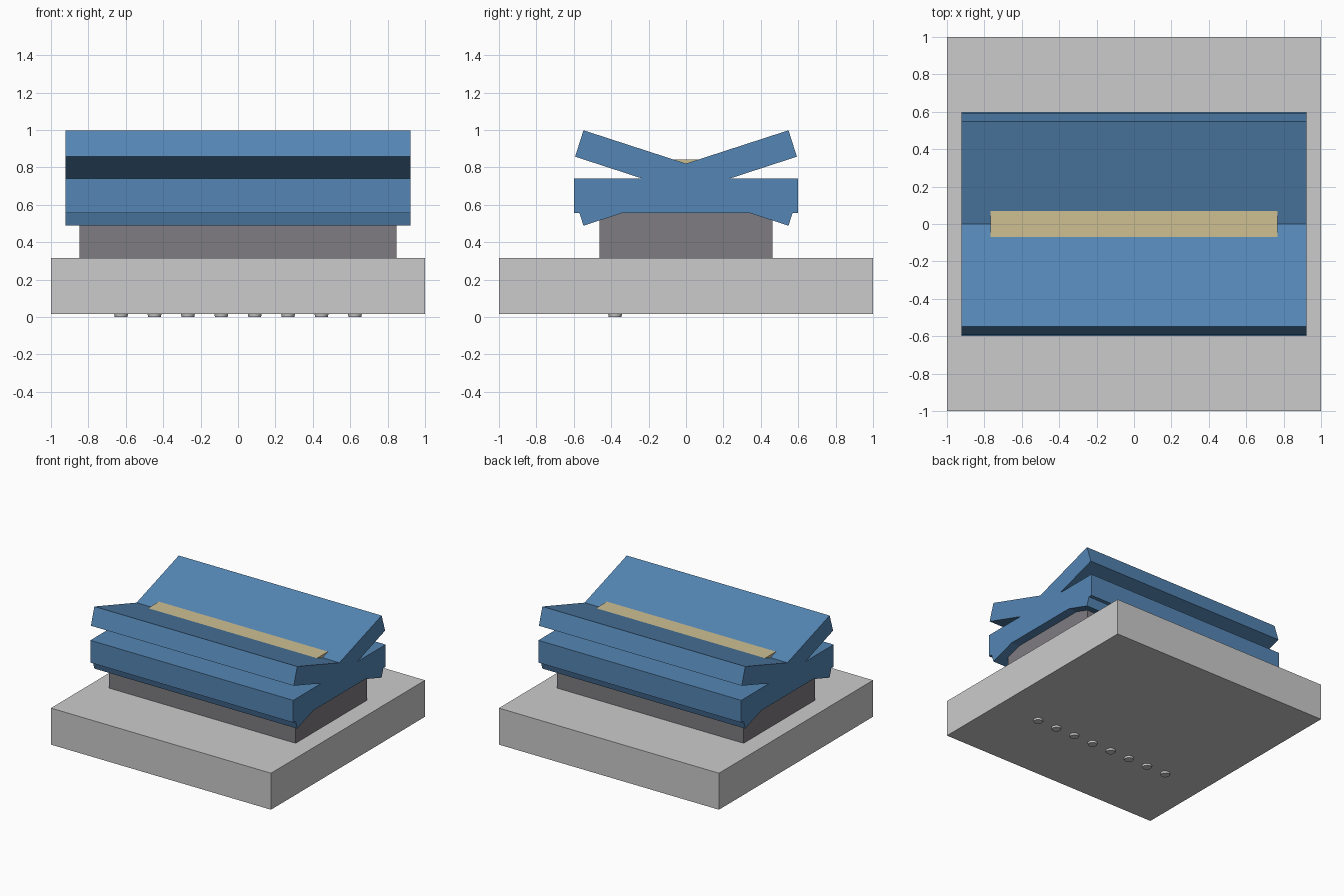
import bpy, bmesh
from mathutils import Matrix

if "Cube" in bpy.data.objects:
    bpy.data.objects.remove(bpy.data.objects["Cube"])


def finish(name, bm, color=None):
    bmesh.ops.recalc_face_normals(bm, faces=bm.faces[:])
    mesh = bpy.data.meshes.new(name)
    bm.to_mesh(mesh)
    bm.free()
    obj = bpy.data.objects.new(name, mesh)
    bpy.context.collection.objects.link(obj)
    if color:
        mat = bpy.data.materials.new(name + "_material")
        mat.diffuse_color = (*color, 1)
        mat.use_nodes = True
        mat.node_tree.nodes["Principled BSDF"].inputs["Base Color"].default_value = mat.diffuse_color
        mesh.materials.append(mat)
    return obj


def box(name, half_x, half_y, z0, z1, color=None):
    bm = bmesh.new()
    size = (2 * half_x, 2 * half_y, z1 - z0, 1)
    move = Matrix.Translation((0, 0, (z0 + z1) / 2))
    bmesh.ops.create_cube(bm, size=1, matrix=move @ Matrix.Diagonal(size))
    return finish(name, bm, color)


# Base plate and pedestal
box("base_plate", 1.0, 1.0, 0.015, 0.315)
box("pedestal", 0.848, 0.463, 0.315, 0.558, (0.21, 0.20, 0.22))

# Crossed boards and flat slab: one mirrored profile in y/z, extruded along x
half = [(0.548, 0.998), (0.593, 0.857), (0.234, 0.74), (0.6, 0.74), (0.6, 0.557),
        (0.57, 0.557), (0.548, 0.488), (0.336, 0.557)]
profile = [(0, 0.82)] + half + [(-y, z) for y, z in reversed(half)]
bm = bmesh.new()
face = bm.faces.new([bm.verts.new((-0.922, y, z)) for y, z in profile])
ext = bmesh.ops.extrude_face_region(bm, geom=[face], use_keep_orig=True)
moved = [v for v in ext["geom"] if isinstance(v, bmesh.types.BMVert)]
bmesh.ops.translate(bm, verts=moved, vec=(1.844, 0, 0))
finish("crossed_boards", bm, (0.09, 0.24, 0.46))

# Contact strip lying in the valley
box("valley_strip", 0.768, 0.073, 0.80, 0.843, (0.62, 0.53, 0.29))

# Row of small studs underneath
for i in range(8):
    bm = bmesh.new()
    x = (i - 3.5) * 0.1785
    bmesh.ops.create_cone(bm, cap_ends=True, segments=24, radius1=0.034, radius2=0.038,
                          depth=0.02, matrix=Matrix.Translation((x, -0.379, 0.01)))
    stud = finish(f"underside_stud_{i + 1}", bm)
    for p in stud.data.polygons:
        p.use_smooth = len(p.vertices) == 4
    stud.data.set_sharp_from_angle(angle=0.6)
